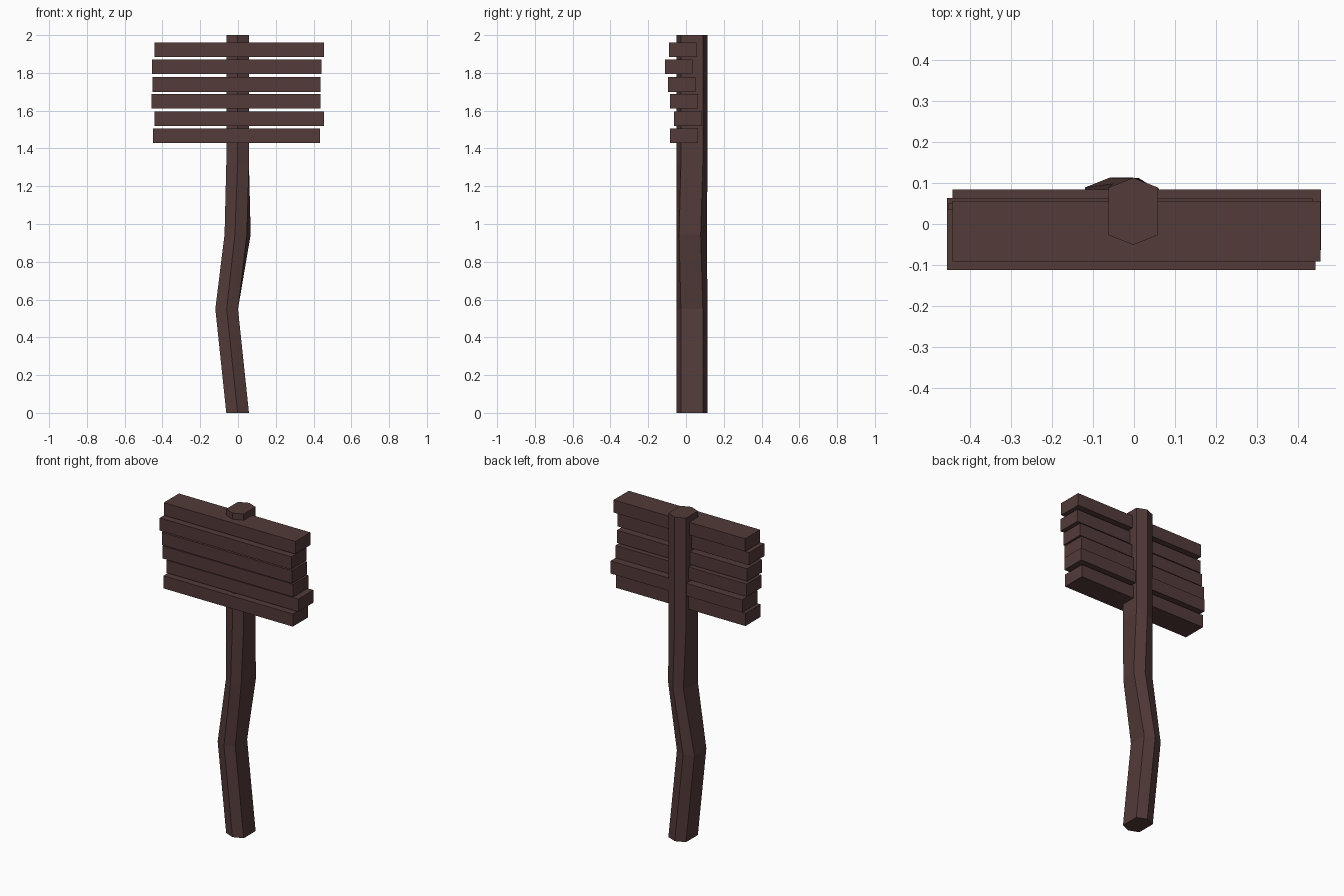
import bpy, bmesh, math

if "Cube" in bpy.data.objects:
    bpy.data.objects.remove(bpy.data.objects["Cube"])

wood = bpy.data.materials.new("dark brown wood")
wood.diffuse_color = (0.085, 0.043, 0.041, 1)
wood.use_nodes = True
wood.node_tree.nodes["Principled BSDF"].inputs["Base Color"].default_value = wood.diffuse_color


def finish(name, bm):
    bmesh.ops.recalc_face_normals(bm, faces=bm.faces)
    mesh = bpy.data.meshes.new(name)
    bm.to_mesh(mesh)
    bm.free()
    mesh.materials.append(wood)
    obj = bpy.data.objects.new(name, mesh)
    bpy.context.collection.objects.link(obj)


# Crooked hexagonal post: rings of (height, sideways shift, twist)
HEX = [(0, 0.082), (-0.06, 0.058), (-0.06, -0.058), (0, -0.082), (0.06, -0.058), (0.06, 0.058)]
RINGS = [(0, -0.002, 0), (0.55, -0.06, 0), (0.945, -0.002, -10), (1.32, -0.002, 0), (2, -0.002, 0)]
bm = bmesh.new()
loops = []
for z, dx, twist in RINGS:
    c, s = math.cos(math.radians(twist)), math.sin(math.radians(twist))
    loops.append([bm.verts.new((dx + x * c - y * s, 0.031 + x * s + y * c, z)) for x, y in HEX])
for a, b in zip(loops, loops[1:]):
    for i in range(6):
        j = (i + 1) % 6
        bm.faces.new((a[i], a[j], b[j], b[i]))
bm.faces.new(loops[0])
bm.faces.new(loops[-1])
finish("post", bm)

# Uneven sign planks, top to bottom: (x min, x max, y min, z centre)
PLANKS = [(-0.443, 0.455, -0.091, 1.923), (-0.456, 0.443, -0.112, 1.833),
          (-0.453, 0.436, -0.096, 1.739), (-0.457, 0.436, -0.084, 1.65),
          (-0.443, 0.456, -0.063, 1.557), (-0.45, 0.433, -0.084, 1.467)]
for n, (x0, x1, y0, zc) in enumerate(PLANKS, 1):
    bm = bmesh.new()
    bmesh.ops.create_cube(bm, size=1)
    bmesh.ops.scale(bm, vec=(x1 - x0, 0.147, 0.078), verts=bm.verts)
    bmesh.ops.translate(bm, vec=((x0 + x1) / 2, y0 + 0.0735, zc), verts=bm.verts)
    finish(f"sign_plank_{n}", bm)
